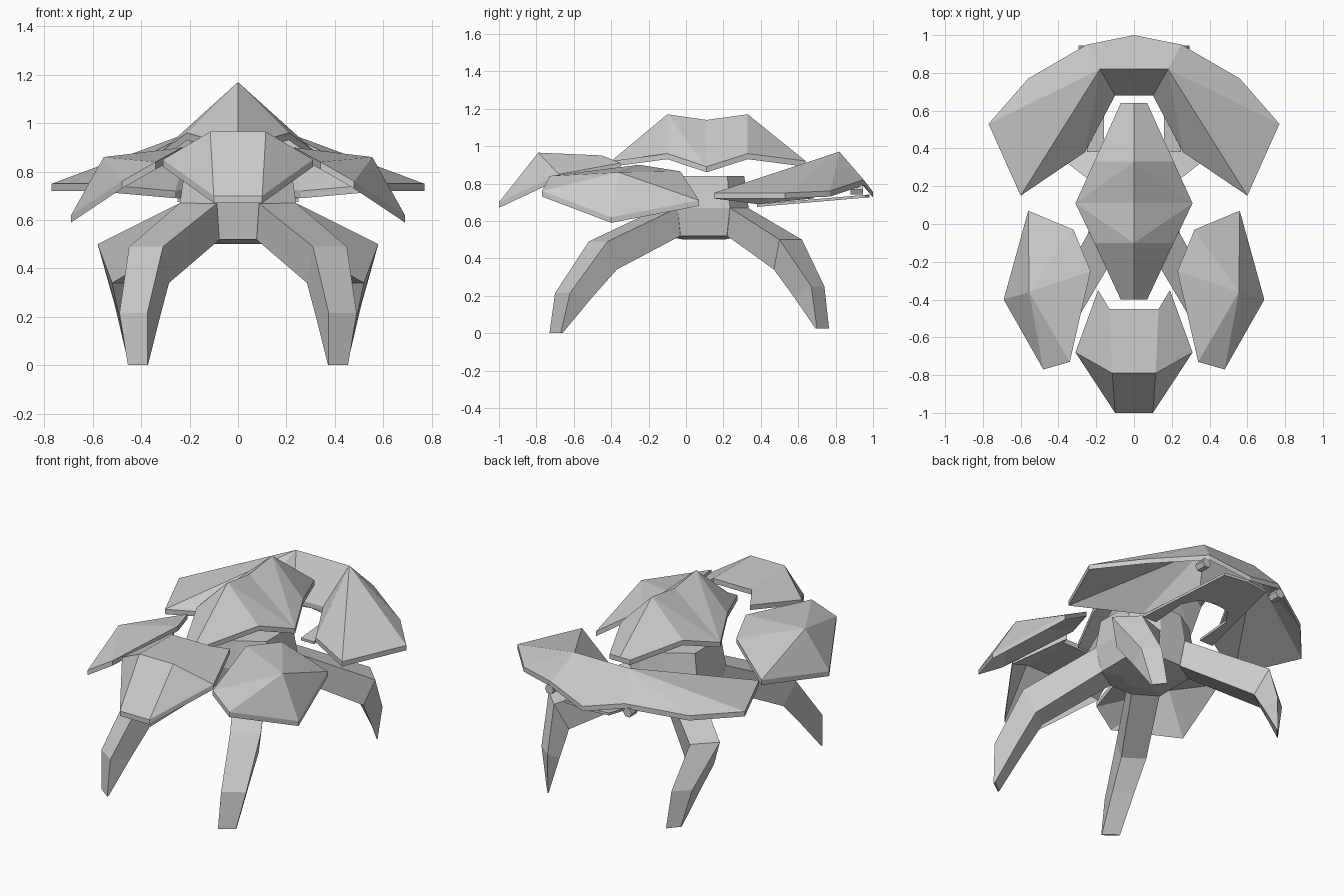
import bpy, bmesh
from math import cos, sin, pi
from mathutils import Vector

if "Cube" in bpy.data.objects:
    bpy.data.objects.remove(bpy.data.objects["Cube"])


def finish(name, bm):
    bmesh.ops.recalc_face_normals(bm, faces=bm.faces)
    me = bpy.data.meshes.new(name)
    bm.to_mesh(me)
    bm.free()
    ob = bpy.data.objects.new(name, me)
    bpy.context.collection.objects.link(ob)
    return ob


def plate(name, pts, faces, signs, thick=0.03):
    """Faceted armour plate: surface (optionally both halves) pushed straight down."""
    bm = bmesh.new()
    for s in signs:
        vs = [bm.verts.new((x * s, y, z)) for x, y, z in pts]
        for f in faces:
            bm.faces.new([vs[i] for i in f])
    bmesh.ops.remove_doubles(bm, verts=bm.verts, dist=0.001)
    bmesh.ops.recalc_face_normals(bm, faces=bm.faces)
    r = bmesh.ops.extrude_face_region(bm, geom=bm.faces[:], use_keep_orig=True)
    low = [v for v in r['geom'] if isinstance(v, bmesh.types.BMVert)]
    bmesh.ops.translate(bm, verts=low, vec=(0, 0, -thick))
    return finish(name, bm)


def loft(name, rings, s=1):
    """Closed skin through equal-length rings."""
    bm = bmesh.new()
    rs = [[bm.verts.new((x * s, y, z)) for x, y, z in r] for r in rings]
    n = len(rs[0])
    for a, b in zip(rs, rs[1:]):
        for i in range(n):
            j = (i + 1) % n
            bm.faces.new((a[i], a[j], b[j], b[i]))
    bm.faces.new(rs[0])
    bm.faces.new(rs[-1])
    bmesh.ops.remove_doubles(bm, verts=bm.verts, dist=0.0005)
    return finish(name, bm)


# Eight-sided body core
def octagon(k, z):
    half = [(0.24, -0.14), (0.24, 0.14), (0.085, 0.24), (-0.085, 0.24)]
    return [(s * x * k, 0.095 + s * y * k, z) for s in (1, -1) for x, y in half]


loft("body_core", [octagon(0.45, 0.50), octagon(0.88, 0.52),
                   octagon(1.0, 0.67), octagon(0.9, 0.84)])

# Central dome plate
plate("dome_plate",
      [(0, -0.4, 0.92), (0.07, -0.4, 0.92), (0.21, -0.1, 0.96), (0, -0.1, 1.17),
       (0.31, 0.11, 0.89), (0, 0.11, 1.14), (0.21, 0.33, 0.96), (0, 0.33, 1.17),
       (0.07, 0.64, 0.92), (0, 0.64, 0.92)],
      [(0, 1, 2, 3), (3, 2, 4), (3, 4, 5), (5, 4, 7), (4, 6, 7), (7, 6, 8, 9)],
      (1, -1))

# Front plate
plate("front_plate",
      [(0, -1, 0.7), (0.1, -1, 0.7), (0.115, -0.79, 0.965), (0, -0.79, 0.965),
       (0.13, -0.45, 0.95), (0, -0.45, 0.95), (0.31, -0.68, 0.85), (0.19, -0.35, 0.91)],
      [(0, 1, 2, 3), (3, 2, 4, 5), (1, 6, 2), (2, 6, 7, 4)], (1, -1))

# Rear wraparound plate
plate("rear_plate",
      [(0, 1, 0.755), (0.25, 0.95, 0.82), (0.56, 0.77, 0.76), (0.77, 0.53, 0.75),
       (0.6, 0.15, 0.75), (0.26, 0.38, 0.72), (0.1, 0.68, 0.75), (0, 0.68, 0.75),
       (0.18, 0.82, 0.97), (0, 0.82, 0.97)],
      [(9, 8, 1, 0), (8, 2, 1), (8, 3, 2), (8, 4, 3), (8, 5, 4), (8, 6, 5), (9, 7, 6, 8)],
      (1, -1))

# Slotted bracket closing the underside of the rear plate
slot = [(0, 0.71), (0.1, 0.69), (0.16, 0.6), (0.16, 0.38), (0.25, 0.38),
        (0.15, 0.96), (0, 0.98)]
plate("rear_bracket", [(x, y, 0.69 + 0.085 * (y - 0.38)) for x, y in slot],
      [(0, 1, 5, 6), (1, 2, 5), (2, 3, 4, 5)], (1, -1), 0.015)

# Fanned side plates, four legs and rear pegs
side = [(0.56, 0.07, 0.71), (0.69, -0.4, 0.62), (0.48, -0.77, 0.76),
        (0.34, -0.73, 0.84), (0.23, -0.25, 0.9), (0.32, -0.03, 0.865),
        (0.555, -0.36, 0.86)]
fan = [(i, (i + 1) % 6, 6) for i in range(6)]


def leg(name, hip, top, low, ankle, foot, s):
    """Boxy thigh, wedge-shaped shin; each section is two outer, two inner points."""
    foot = [Vector(p) for p in foot]
    back = [Vector(p).lerp(f, 0.45) for p, f in zip(low, foot)]
    ends = [f + (b - f) * 0.06 for f, b in zip(foot, back)]
    for e in ends:
        e.z = foot[0].z
    loft(name, [hip, top + low[::-1], ankle + back[::-1], foot + ends[::-1]], s)


for s, tag in ((1, "right"), (-1, "left")):
    plate("side_plate_" + tag, side, fan, (s,))
    leg("front_leg_" + tag,
        [(0.085, -0.14, 0.67), (0.24, -0.045, 0.67), (0.21, -0.03, 0.52), (0.075, -0.11, 0.52)],
        [(0.31, -0.52, 0.49), (0.45, -0.42, 0.49)],
        [(0.285, -0.45, 0.34), (0.40, -0.37, 0.34)],
        [(0.375, -0.7, 0.215), (0.49, -0.62, 0.215)],
        [(0.375, -0.73, 0), (0.455, -0.67, 0)], s)
    leg("rear_leg_" + tag,
        [(0.085, 0.33, 0.67), (0.24, 0.235, 0.67), (0.21, 0.22, 0.52), (0.075, 0.30, 0.52)],
        [(0.46, 0.62, 0.5), (0.58, 0.5, 0.5)],
        [(0.40, 0.56, 0.34), (0.52, 0.47, 0.34)],
        [(0.42, 0.74, 0.25), (0.51, 0.67, 0.25)],
        [(0.40, 0.765, 0.025), (0.455, 0.70, 0.025)], s)
    loft("rear_peg_" + tag,
         [[(0.265 + 0.03 * cos(i * pi / 3), y, 0.767 + 0.03 * sin(i * pi / 3))
           for i in range(6)] for y in (0.88, 0.945)], s)
